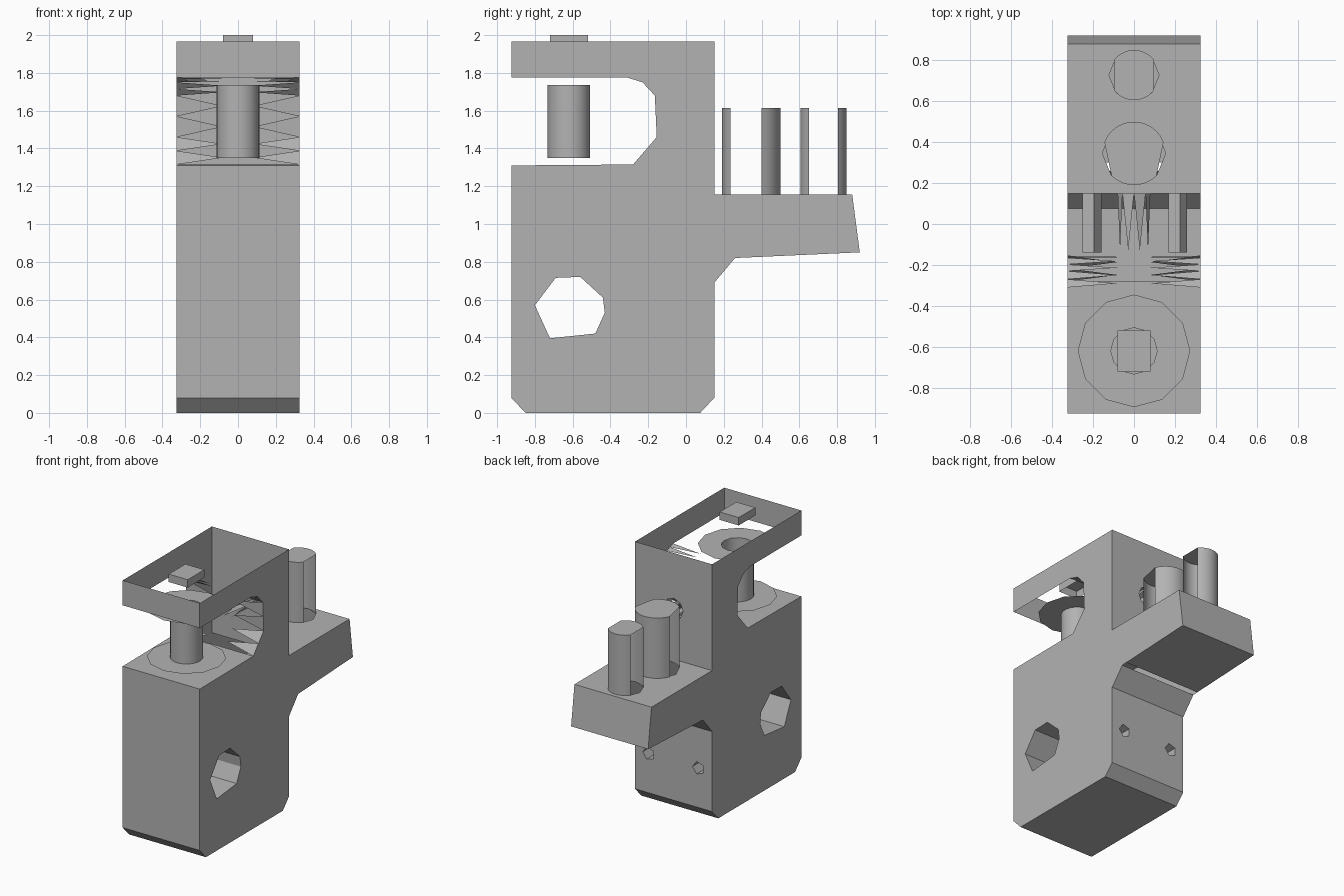
import bpy, bmesh
from math import sin, cos, radians
from mathutils import Vector

cube = bpy.data.objects.get("Cube")
if cube:
    bpy.data.objects.remove(cube, do_unlink=True)

grey = bpy.data.materials.new("plain_grey")
grey.use_nodes = True
GREY = (0.45, 0.45, 0.45, 1)
grey.diffuse_color = GREY
grey.node_tree.nodes["Principled BSDF"].inputs["Base Color"].default_value = GREY

W = 0.325  # half width of the block


def finish(name, bm, smooth=False):
    bmesh.ops.remove_doubles(bm, verts=bm.verts, dist=0.0005)
    bmesh.ops.recalc_face_normals(bm, faces=bm.faces)
    mesh = bpy.data.meshes.new(name)
    bm.to_mesh(mesh)
    bm.free()
    mesh.materials.append(grey)
    ob = bpy.data.objects.new(name, mesh)
    bpy.context.collection.objects.link(ob)
    if smooth:
        bpy.ops.object.select_all(action='DESELECT')
        ob.select_set(True)
        bpy.context.view_layer.objects.active = ob
        bpy.ops.object.shade_smooth_by_angle(angle=radians(35))
    return ob


def sheet(bm, normal, *loops):
    """Flat sheet: the first loop is the outline, the others are holes."""
    edges = []
    for loop in loops:
        vs = [bm.verts.new(p) for p in loop]
        edges += [bm.edges.new((a, b)) for a, b in zip(vs, vs[1:] + vs[:1])]
    bmesh.ops.triangle_fill(bm, edges=edges, use_beauty=True, normal=normal)


def wall(bm, path_a, path_b, closed=False):
    """Strip of quads joining two matching paths."""
    a = [bm.verts.new(p) for p in path_a]
    b = [bm.verts.new(p) for p in path_b]
    for i in range(len(a) if closed else len(a) - 1):
        j = (i + 1) % len(a)
        bm.faces.new((a[i], a[j], b[j], b[i]))


def arc(r, n, start=0, end=360):
    closed = end - start == 360
    steps = n if closed else n - 1
    angles = [radians(start + (end - start) * i / steps) for i in range(n)]
    return [(r * cos(t), r * sin(t)) for t in angles]


def across(points, x):
    return [(x, y, z) for y, z in points]


def flat(points, y, z):
    return [(px, y + py, z) for px, py in points]


def upright(points, x, y, z):
    return [(x + px, y, z + pz) for px, pz in points]


# Side profile (y, z), split into plain runs and the rounded throat
lower = [(-.925, 1.31), (-.925, .08), (-.85, 0), (.075, 0), (.15, .08), (.15, .69), (.26, .82)]
shelf = [(.92, .85), (.88, 1.155), (.15, 1.155)]
arm = [(.15, 1.965), (-.925, 1.965), (-.925, 1.775)]
throat = [(-.31, 1.775), (-.23, 1.75), (-.165, 1.68), (-.155, 1.46), (-.28, 1.315)]
bore = [(-.80, .57), (-.69, .715), (-.56, .72), (-.44, .61), (-.43, .53), (-.48, .42), (-.72, .395)]
studs = {"large_stud": (.345, .155, 21, 225), "small_stud": (.7275, .1225, 39, 219)}

# Block body: two sides, cross bore and the connecting walls
bm = bmesh.new()
for x in (-W, W):
    sheet(bm, (1, 0, 0), across(lower + shelf + arm + throat, x), across(bore, x))
wall(bm, across(bore, -W), across(bore, W), closed=True)
floor = [throat[-1], lower[0]]
front = lower[:5]
for run in (floor, front, lower[5:7], [(.30, .825), *shelf[:2]], arm[1:]):
    wall(bm, across(run, -W), across(run, W))

# Rear walls with screw holes
screw, pivot = arc(.05, 5), arc(.08, 8)
for z0, z1, holes in ((.08, .69, [(-.21, .38, screw), (.21, .38, screw)]),
                      (1.155, 1.965, [(0, 1.54, pivot)])):
    outline = [(-W, .15, z0), (W, .15, z0), (W, .15, z1), (-W, .15, z1)]
    sheet(bm, (0, 1, 0), outline, *[upright(h, x, .15, z) for x, z, h in holes])
for x in (-.21, .21):
    wall(bm, upright(screw, x, .15, .38), upright(screw, x, -.14, .38), closed=True)

# Shelf top with stud holes
outline = [(-W, .15, 1.155), (W, .15, 1.155), (W, .88, 1.155), (-W, .88, 1.155)]
sheet(bm, (0, 0, 1), outline, *[flat(arc(r, 8), y, 1.155) for y, r, _, _ in studs.values()])
finish("block_body", bm)

# Tapered slivers lining the throat and the pivot hole
bm = bmesh.new()
for (y0, z0), (y1, z1) in zip(throat, throat[1:]):
    a, b = Vector((0, y0, z0)), Vector((0, y1, z1))
    for k in range(2):
        p, q = a.lerp(b, k / 2), a.lerp(b, (k + 1) / 2)
        for s in (-1, 1):
            side = Vector((s * W, 0, 0))
            tip = (p + q) / 2 + Vector((s * .08, 0, 0))
            bm.faces.new([bm.verts.new(v) for v in (p + side, q + side, tip)])
ring = upright(pivot, 0, .15, 1.54)
for p, q in zip(ring, ring[1:] + ring[:1]):
    tip = ((p[0] + q[0]) / 2, -.13, (p[2] + q[2]) / 2)
    bm.faces.new([bm.verts.new(v) for v in (p, q, tip)])
finish("throat_slivers", bm)

# Clamp post with a thin washer at each end
bm = bmesh.new()
wall(bm, flat(arc(.113, 32), -.62, 1.35), flat(arc(.113, 32), -.62, 1.735), closed=True)
finish("clamp_post", bm, smooth=True)
for name, z in (("lower_washer", 1.35), ("upper_washer", 1.735)):
    bm = bmesh.new()
    wall(bm, flat(arc(.275, 12), -.62, z), flat(arc(.113, 12), -.62, z), closed=True)
    finish(name, bm)

# Clamp head plate, open below
bm = bmesh.new()
plate = [(-.08, -.10), (.08, -.10), (.08, .10), (-.08, .10)]
sheet(bm, (0, 0, 1), flat(plate, -.62, 2.0))
wall(bm, flat(plate, -.62, 1.94), flat(plate, -.62, 2.0), closed=True)
finish("clamp_head", bm)

# Studs: two curved walls each, with a cap between them
for name, (y, r, rear, near) in studs.items():
    bm = bmesh.new()
    arcs = [arc(r, 12, rear, 180 - rear), arc(r, 12, near, 540 - near)]
    for pts in arcs:
        wall(bm, flat(pts, y, 1.155), flat(pts, y, 1.615))
    sheet(bm, (0, 0, 1), flat(arcs[0] + arcs[1], y, 1.615))
    finish(name, bm, smooth=True)
